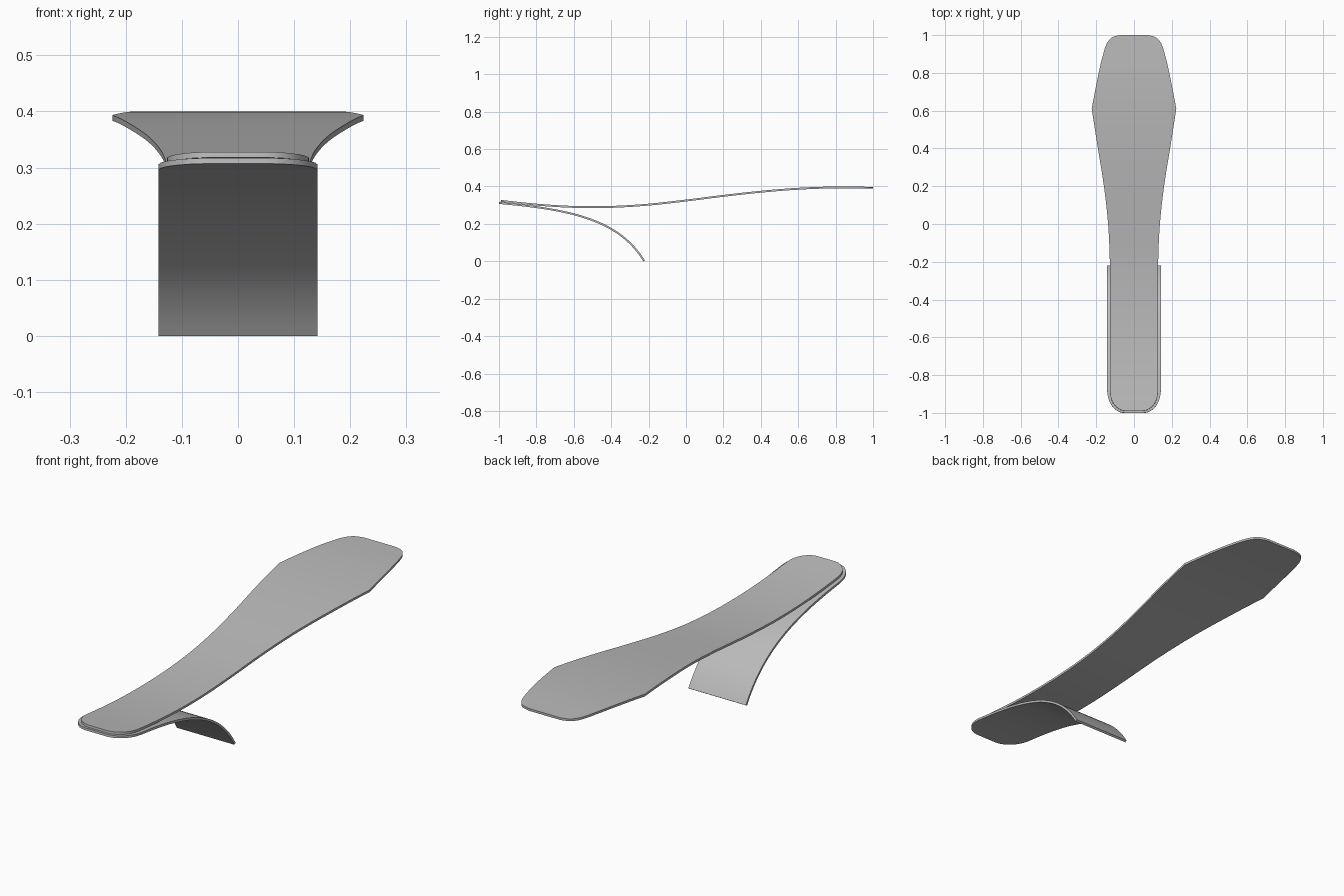
import bpy, bmesh, math
from mathutils import Vector
from mathutils.geometry import interpolate_bezier

cube = bpy.data.objects.get("Cube")
if cube:
    bpy.data.objects.remove(cube, do_unlink=True)

THICK = 0.01

metal = bpy.data.materials.new("light grey metal")
metal.use_nodes = True
grey = (0.5, 0.5, 0.5, 1)
metal.diffuse_color = grey
metal.node_tree.nodes["Principled BSDF"].inputs["Base Color"].default_value = grey


def smooth_curve(points, y):
    """Hermite interpolation through (y, value) points."""
    def slope(i):
        a, b = points[max(i - 1, 0)], points[min(i + 1, len(points) - 1)]
        return (b[1] - a[1]) / (b[0] - a[0])
    i = 0
    while i < len(points) - 2 and y > points[i + 1][0]:
        i += 1
    (y0, v0), (y1, v1) = points[i], points[i + 1]
    h = y1 - y0
    t = (y - y0) / h
    return (v0 * (1 + 2 * t) * (1 - t) ** 2 + v1 * t * t * (3 - 2 * t)
            + h * t * (1 - t) * (slope(i) * (1 - t) - slope(i + 1) * t))


def rounded(width, distance, rx, ry):
    """Half width near an end with elliptical corners."""
    if distance >= ry:
        return width
    return width - rx * (1 - math.sqrt(max(0, 1 - (1 - distance / ry) ** 2)))


def strip(name, rows):
    """Curved band from (half width, y, z) rows, thickened into a sheet."""
    bm = bmesh.new()
    pairs = [[bm.verts.new((s * w, y, z)) for s in (-1, 1)] for w, y, z in rows]
    for (a, b), (c, d) in zip(pairs, pairs[1:]):
        bm.faces.new((a, b, d, c))
    mesh = bpy.data.meshes.new(name)
    bm.to_mesh(mesh)
    bm.free()
    mesh.materials.append(metal)
    obj = bpy.data.objects.new(name, mesh)
    bpy.context.collection.objects.link(obj)
    bpy.ops.object.select_all(action="DESELECT")
    obj.select_set(True)
    bpy.context.view_layer.objects.active = obj
    mod = obj.modifiers.new("thickness", "SOLIDIFY")
    mod.thickness = THICK
    mod.offset = 0
    bpy.ops.object.modifier_apply(modifier=mod.name)
    bpy.ops.object.shade_smooth_by_angle(angle=math.radians(35))
    return obj


# Upper blade: long wavy sheet, flaring to a tapered paddle at the back
HEIGHT = [(-0.99, 0.323), (-0.8, 0.303), (-0.6, 0.291), (-0.4, 0.291), (-0.2, 0.303),
          (0, 0.325), (0.2, 0.35), (0.4, 0.372), (0.6, 0.388), (0.8, 0.395), (1, 0.393)]
WAIST = [(-1, 0.126), (-0.5, 0.127), (-0.2, 0.128), (0, 0.137), (0.2, 0.159),
         (0.4, 0.191), (0.61, 0.224)]
PADDLE = [(0.61, 0.224), (0.8, 0.187), (0.9, 0.163), (0.95, 0.147),
          (0.98, 0.126), (0.993, 0.105), (1, 0.075)]
corner = [0.1 * (1 - math.cos(i * math.pi / 24)) for i in range(12)]
ys = ([-0.99 + d for d in corner] + [-0.89 + i * 0.05 for i in range(30)]
      + [0.61 + i * 0.03 for i in range(12)] + [0.96, 0.97, 0.98, 0.987, 0.993, 0.997, 1])
rows = []
for y in ys:
    w = smooth_curve(WAIST if y < 0.61 else PADDLE, y)
    rows.append((rounded(w, y + 0.99, 0.085, 0.1), y, smooth_curve(HEIGHT, y)))
strip("upper_blade", rows)

# Lower leg: rounded at the front tip, curling down to the ground
path = interpolate_bezier(Vector((-1, 0.312)), Vector((-0.62, 0.277)),
                          Vector((-0.36, 0.225)), Vector((-0.224, 0.0023)), 40)
tip = [path[0].lerp(path[3], d / (path[3].x + 1)) for d in corner if d < path[3].x + 1]
rows = [(rounded(0.142, p.x + 1, 0.092, 0.12), p.x, p.y) for p in tip + path[3:]]
strip("lower_leg", rows)
